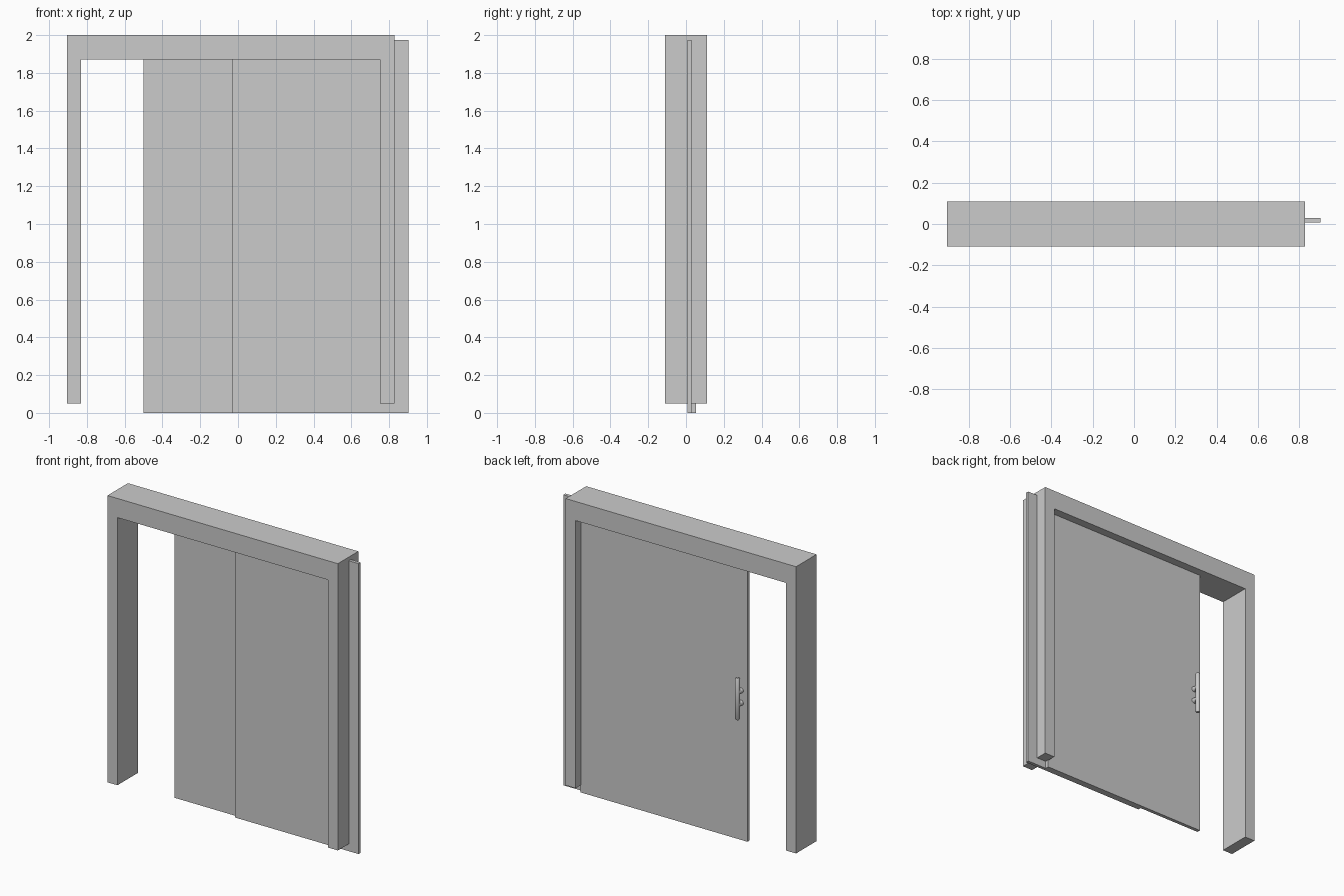
import bpy, bmesh, math

if "Cube" in bpy.data.objects:
    bpy.data.objects.remove(bpy.data.objects["Cube"])


def finish(name, bm):
    bmesh.ops.recalc_face_normals(bm, faces=bm.faces)
    mesh = bpy.data.meshes.new(name)
    bm.to_mesh(mesh)
    bm.free()
    ob = bpy.data.objects.new(name, mesh)
    bpy.context.collection.objects.link(ob)
    return ob


def extruded(name, outline, y0, y1):
    """Outline in x, z pushed from y0 to y1."""
    bm = bmesh.new()
    face = bm.faces.new([bm.verts.new((x, y0, z)) for x, z in outline])
    geom = bmesh.ops.extrude_face_region(bm, geom=[face])["geom"]
    moved = [g for g in geom if isinstance(g, bmesh.types.BMVert)]
    bmesh.ops.translate(bm, verts=moved, vec=(0, y1 - y0, 0))
    return finish(name, bm)


def panel(name, x0, x1, y0, y1, top):
    return extruded(name, [(x0, 0), (x1, 0), (x1, top), (x0, top)], y0, y1)


def lathe(name, profile, loc, rot=(0, 0, 0), sides=24):
    """Spin a (radius, height) profile that starts and ends on the axis."""
    bm = bmesh.new()
    verts = [bm.verts.new((r, 0, z)) for r, z in profile]
    edges = [bm.edges.new(p) for p in zip(verts, verts[1:])]
    bmesh.ops.spin(bm, geom=verts + edges, cent=(0, 0, 0), axis=(0, 0, 1),
                   angle=math.tau, steps=sides)
    bmesh.ops.remove_doubles(bm, verts=bm.verts, dist=1e-5)
    ob = finish(name, bm)
    ob.location = loc
    ob.rotation_euler = rot
    bpy.ops.object.select_all(action='DESELECT')
    ob.select_set(True)
    bpy.context.view_layer.objects.active = ob
    bpy.ops.object.shade_smooth_by_angle(angle=math.radians(40))
    return ob


# Portal frame: two jambs and a lintel in one piece
L, R, T = -0.905, 0.828, 0.075
extruded("door_frame",
         [(L, 0.05), (L + T, 0.05), (L + T, 1.87), (R - T, 1.87),
          (R - T, 0.05), (R, 0.05), (R, 2.0), (L, 2.0)], -0.11, 0.11)

# Fixed panel running out past the jamb, and the sliding leaf behind it
panel("fixed_panel", -0.03, 0.902, 0.008, 0.03, 1.975)
panel("sliding_panel", -0.5, 0.757, 0.03, 0.054, 1.87)

# Pull handle on the back of the sliding leaf
HX, HY, HZ, HR = -0.452, 0.092, 0.975, 0.015
bar = [(0, 0.145), (0.01, 0.143), (HR, 0.136)]
lathe("handle_bar", bar + [(r, -z) for r, z in reversed(bar)], (HX, HY, HZ))
for side, dz in (("lower", -0.042), ("upper", 0.042)):
    lathe(side + "_handle_mount",
          [(0, 0), (0.018, 0), (0.012, 0.038), (0, 0.038)],
          (HX, 0.0535, HZ + dz), (-math.pi / 2, 0, 0))
